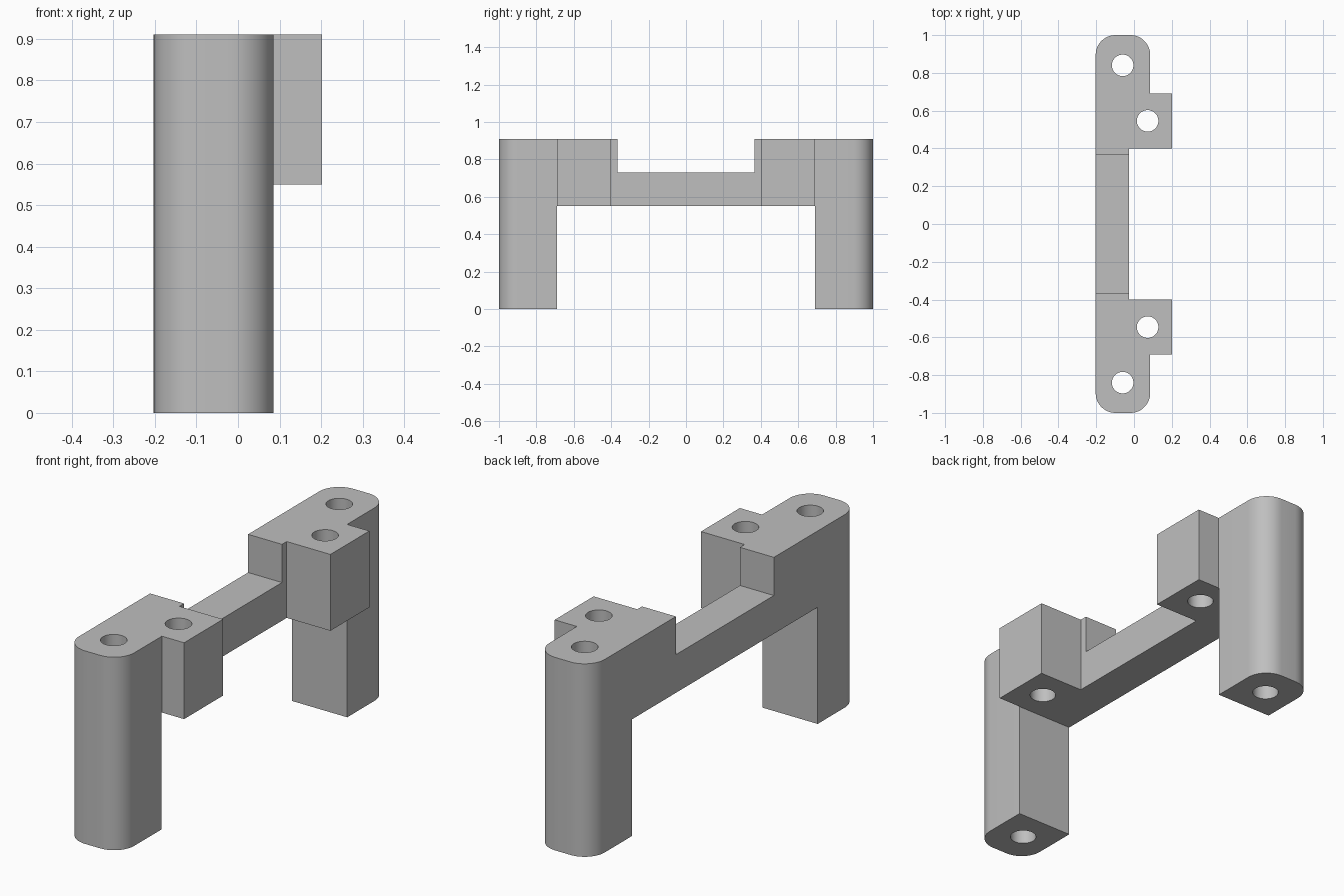
import bpy, bmesh
from math import sin, cos, pi
from mathutils import Matrix

if "Cube" in bpy.data.objects:
    bpy.data.objects.remove(bpy.data.objects["Cube"])

# Main sizes
LEFT, RIGHT, RAIL, TAB = -0.203, 0.086, -0.026, 0.202
TOP, UNDER, RAIL_TOP = 0.91, 0.55, 0.73
R = 0.105

grey = bpy.data.materials.new("grey")
grey.use_nodes = True
colour = (0.52, 0.52, 0.52, 1)
grey.diffuse_color = colour
grey.node_tree.nodes["Principled BSDF"].inputs["Base Color"].default_value = colour


def make_object(name, bm):
    bmesh.ops.recalc_face_normals(bm, faces=bm.faces)
    mesh = bpy.data.meshes.new(name)
    bm.to_mesh(mesh)
    bm.free()
    mesh.materials.append(grey)
    obj = bpy.data.objects.new(name, mesh)
    bpy.context.collection.objects.link(obj)
    return obj


def arc(cx, cy, start, steps=12):
    return [(cx + R * cos(start + pi / 2 * i / steps),
             cy + R * sin(start + pi / 2 * i / steps)) for i in range(steps + 1)]


# Bracket body: plan outline, mirrored front to back, extruded upward
half = [(RAIL, 0.4), (TAB, 0.4), (TAB, 0.69), (RIGHT, 0.69)]
half += arc(RIGHT - R, 1 - R, 0) + arc(LEFT + R, 1 - R, pi / 2)
outline = half + [(x, -y) for x, y in reversed(half)]
bm = bmesh.new()
base = bm.faces.new([bm.verts.new((x, y, 0)) for x, y in outline])
walls = bmesh.ops.extrude_face_region(bm, geom=[base])
bmesh.ops.translate(bm, vec=(0, 0, TOP),
                    verts=[v for v in walls["geom"] if isinstance(v, bmesh.types.BMVert)])
bracket = make_object("bracket", bm)


def box_cutter(name, half_y, z0, z1):
    bm = bmesh.new()
    bmesh.ops.create_cube(bm, size=1, matrix=Matrix.Translation((0, 0, (z0 + z1) / 2))
                          @ Matrix.Diagonal((1, 2 * half_y, z1 - z0, 1)))
    return make_object(name, bm)


def hole_cutter(name, x, y):
    bm = bmesh.new()
    bmesh.ops.create_cone(bm, cap_ends=True, segments=48, radius1=0.057, radius2=0.057,
                          depth=3, matrix=Matrix.Translation((x, y, 0)))
    return make_object(name, bm)


# Space between the legs, notch above the rail, and screw holes
cutters = [box_cutter("leg_gap_cutter", 0.691, -0.5, UNDER),
           box_cutter("rail_notch_cutter", 0.365, RAIL_TOP, 1.5)]
for side in (-1, 1):
    cutters.append(hole_cutter("leg_hole_cutter", -0.06, side * 0.84))
    cutters.append(hole_cutter("tab_hole_cutter", 0.072, side * 0.546))

bpy.ops.object.select_all(action='DESELECT')
bracket.select_set(True)
bpy.context.view_layer.objects.active = bracket
for cutter in cutters:
    cutter.hide_render = True
    mod = bracket.modifiers.new(cutter.name, 'BOOLEAN')
    mod.operation = 'DIFFERENCE'
    mod.solver = 'EXACT'
    mod.object = cutter
    bpy.ops.object.modifier_apply(modifier=mod.name)
for cutter in cutters:
    bpy.data.objects.remove(cutter)

bpy.ops.object.shade_smooth_by_angle(angle=pi / 6)
